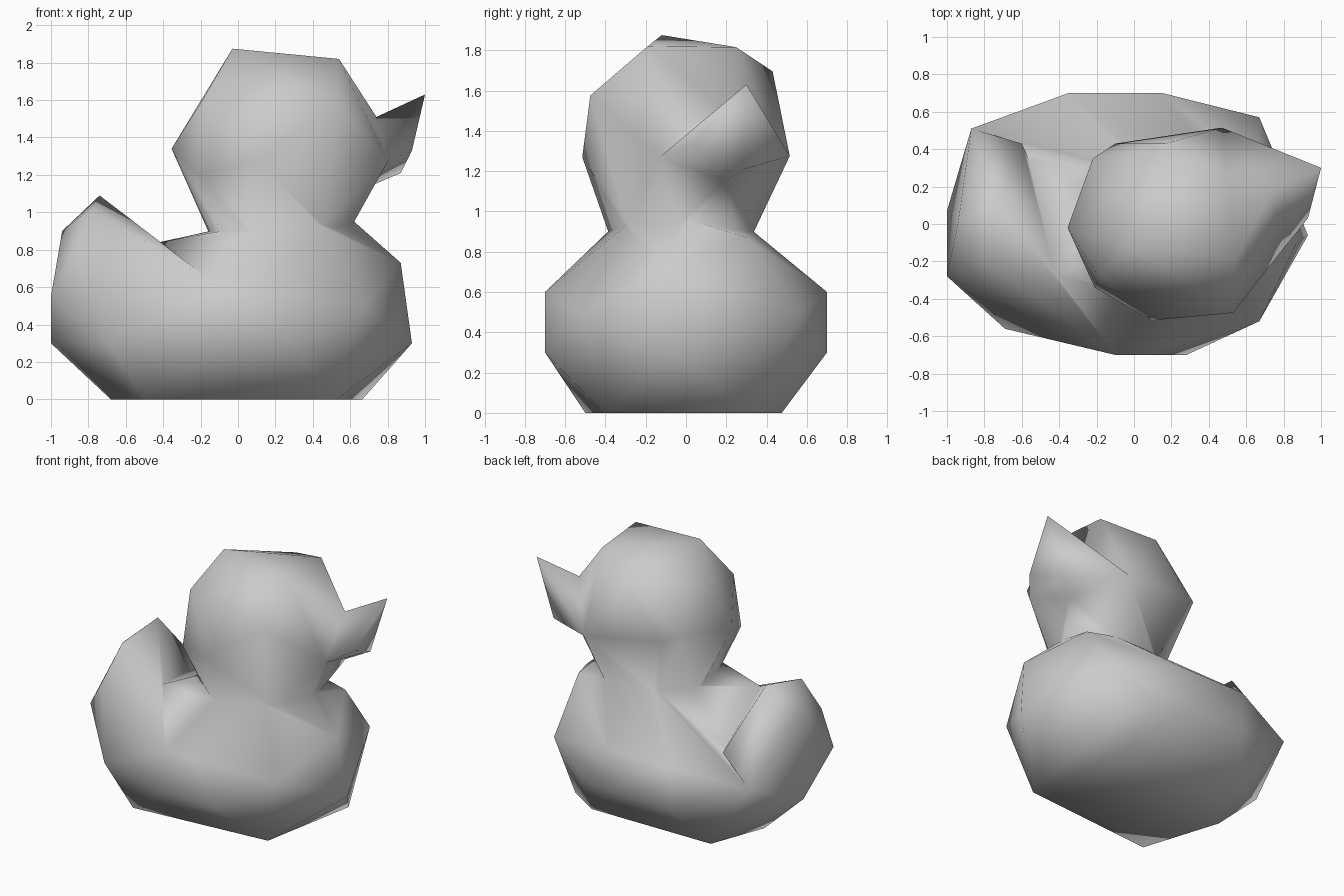
import bpy
import bmesh

cube = bpy.data.objects.get("Cube")
if cube:
    bpy.data.objects.remove(cube, do_unlink=True)

# One plain colour
grey = bpy.data.materials.new("light grey")
grey.use_nodes = True
colour = (0.6, 0.6, 0.6, 1)
grey.diffuse_color = colour
grey.node_tree.nodes["Principled BSDF"].inputs["Base Color"].default_value = colour


def faceted(name, points):
    """Chunky solid spanned by a few corner points."""
    bm = bmesh.new()
    for p in points:
        bm.verts.new(p)
    hull = bmesh.ops.convex_hull(bm, input=bm.verts)
    spare = {v for v in hull["geom_interior"] + hull["geom_unused"]
             if isinstance(v, bmesh.types.BMVert)}
    bmesh.ops.delete(bm, geom=list(spare), context="VERTS")
    bmesh.ops.recalc_face_normals(bm, faces=bm.faces)
    mesh = bpy.data.meshes.new(name)
    bm.to_mesh(mesh)
    bm.free()
    mesh.materials.append(grey)
    obj = bpy.data.objects.new(name, mesh)
    bpy.context.collection.objects.link(obj)
    return obj


def ring(z, outline):
    return [(x, y, z) for x, y in outline]


# Corners shared by neighbouring parts, so that their faces run together
neck = [(-.15, .07, .91), (-.09, -.25, .91), (.08, -.39, .91), (.45, -.3, .94),
        (.61, .01, .97), (.43, .335, .91), (.08, .3, .91)]
rump = [(-1, -.28, .55), (-1, .07, .3), (-.69, -.56, .3), (-.1, -.7, .6),
        (-.42, -.27, .84), (-.87, .51, .5)]
beak_root = [(.73, .2, 1.15), (.47, .515, 1.275), (.74, .18, 1.51), (.8, -.13, 1.27)]

# Body: flat base, wide belly and shoulders closing towards the neck
body = faceted("duck", (
    ring(0, [(-.5, -.5), (.53, -.41), (.665, .33), (.43, .475), (-.53, .47), (-.68, .065)])
    + ring(.3, [(-.1, -.7), (.28, -.7), (.93, -.06), (.42, .63), (.15, .7), (-.35, .7)])
    + ring(.5, [(.67, -.52), (.67, .57)])
    + ring(.6, [(.1, -.7), (.15, .7), (-.35, .7)])
    + [(.87, -.1, .73), (.66, .3, .87)]
    + rump + [(x, y, z - .01) for x, y, z in neck]))

# Upturned tail rising out of the back
tail = faceted("tail", rump + [
    (-.74, .13, 1.09), (-.79, -.21, 1.02), (-.94, .01, .9), (-.86, -.34, .77),
    (-.6, .43, .67)])

# Head, tapering down into the neck
head = faceted("head", (
    [(.2 + (x - .2) * .85, y * .85, z - .15) for x, y, z in neck] + neck + beak_root
    + [(-.355, -.02, 1.34), (-.21, -.34, 1.2), (-.19, -.28, 1.6), (.1, -.515, 1.27),
       (.53, -.475, 1.575), (-.22, .35, 1.4), (-.1, .43, 1.35), (.17, .43, 1.695),
       (-.03, -.12, 1.875), (.54, -.19, 1.82), (.5, .25, 1.815)]))

# Upturned beak
beak = faceted("beak", beak_root + [
    (1, .3, 1.63), (.93, .03, 1.33), (.87, .29, 1.21), (.4, 0, 1.3)])

# Fuse the parts into one continuous skin
bpy.context.view_layer.objects.active = body
body.select_set(True)
for part in (tail, head, beak):
    fuse = body.modifiers.new("fuse " + part.name, "BOOLEAN")
    fuse.operation = "UNION"
    fuse.solver = "EXACT"
    fuse.object = part
    bpy.ops.object.modifier_apply(modifier=fuse.name)
    bpy.data.objects.remove(part, do_unlink=True)

# Tidy tiny seams and shade smoothly
bm = bmesh.new()
bm.from_mesh(body.data)
bmesh.ops.remove_doubles(bm, verts=bm.verts, dist=0.025)
bm.to_mesh(body.data)
bm.free()
bpy.ops.object.shade_smooth()
